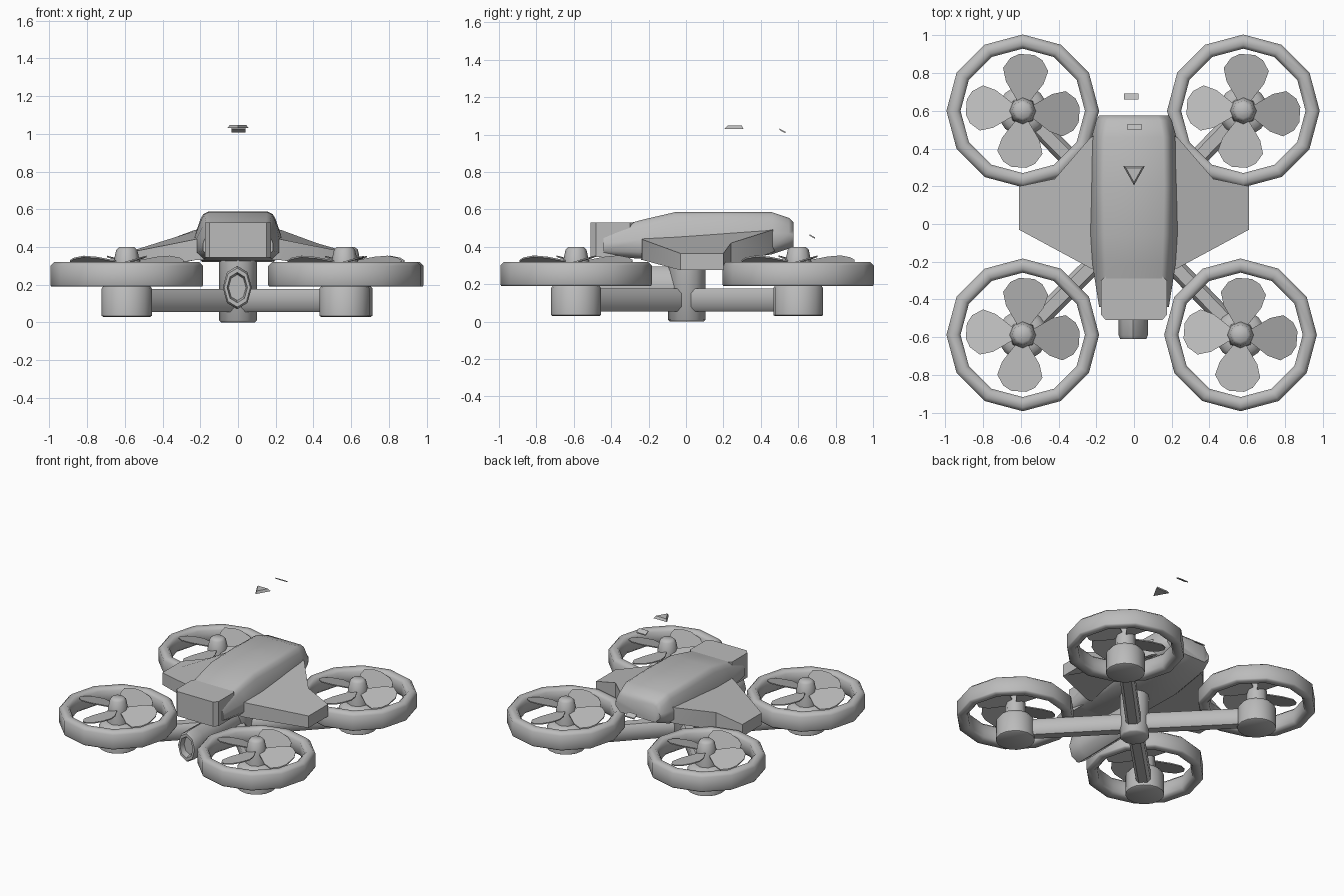
import bpy, bmesh, math
from mathutils import Vector, Matrix

if "Cube" in bpy.data.objects:
    bpy.data.objects.remove(bpy.data.objects["Cube"])

grey = bpy.data.materials.new("plain_grey")
grey.diffuse_color = (0.5, 0.5, 0.5, 1)
grey.use_nodes = True
grey.node_tree.nodes["Principled BSDF"].inputs["Base Color"].default_value = grey.diffuse_color


def make(name, bm, smooth=40):
    bmesh.ops.recalc_face_normals(bm, faces=bm.faces[:])
    me = bpy.data.meshes.new(name)
    bm.to_mesh(me)
    bm.free()
    me.materials.append(grey)
    ob = bpy.data.objects.new(name, me)
    bpy.context.collection.objects.link(ob)
    if smooth:
        bpy.context.view_layer.objects.active = ob
        ob.select_set(True)
        bpy.ops.object.shade_smooth_by_angle(angle=math.radians(smooth))
        ob.select_set(False)
    return ob


def loft(name, rings, smooth=40, caps=True, closed=False):
    """Skin a list of equal-length closed rings."""
    bm = bmesh.new()
    vs = [[bm.verts.new(p) for p in r] for r in rings]
    n = len(vs[0])
    pairs = list(zip(vs, vs[1:])) + ([(vs[-1], vs[0])] if closed else [])
    for a, b in pairs:
        for i in range(n):
            j = (i + 1) % n
            bm.faces.new((a[i], a[j], b[j], b[i]))
    if caps and not closed:
        bm.faces.new(vs[0])
        bm.faces.new(vs[-1])
    return make(name, bm, smooth)


def lathe(name, profile, sides, centre, smooth=50, closed=False):
    """Turn (radius, z) pairs about a vertical axis."""
    rings = [[(centre[0] + r * math.cos(2 * math.pi * i / sides),
               centre[1] + r * math.sin(2 * math.pi * i / sides), z)
              for i in range(sides)] for r, z in profile]
    return loft(name, rings, smooth, closed=closed)


# Rotor blades: four pitched plates around one hub
def blades(name, cx, cy):
    bm = bmesh.new()
    outline = [(0.04, 0.025), (0.15, 0.1), (0.22, 0.12), (0.275, 0.085), (0.3, 0.04),
               (0.3, -0.04), (0.275, -0.085), (0.22, -0.12), (0.15, -0.1), (0.04, -0.025)]
    for k in range(4):
        rot = Matrix.Rotation(math.radians(90 * k - 4), 3, 'Z')
        top, low = [], []
        for r, w in outline:
            p = rot @ Vector((r, w, 0.318 + w * 0.3)) + Vector((cx, cy, 0))
            top.append(bm.verts.new(p))
            low.append(bm.verts.new(p - Vector((0, 0, 0.008))))
        bm.faces.new(top)
        bm.faces.new(low[::-1])
        for i in range(len(top)):
            j = (i + 1) % len(top)
            bm.faces.new((top[i], low[i], low[j], top[j]))
    make(name, bm, 0)


# Four rotor units with ducts, motors, hubs and arms
ROTORS = {"back_left": (-0.59, 0.6), "back_right": (0.58, 0.6),
          "front_left": (-0.59, -0.588), "front_right": (0.565, -0.588)}
for tag, (cx, cy) in ROTORS.items():
    lathe("duct_ring_" + tag,
          [(0.4, 0.19), (0.405, 0.2), (0.405, 0.3), (0.385, 0.32), (0.35, 0.32),
           (0.33, 0.3), (0.33, 0.21), (0.35, 0.19)], 12, (cx, cy), 65, closed=True)
    lathe("motor_" + tag, [(0.125, 0.03), (0.133, 0.035), (0.133, 0.18),
                           (0.11, 0.21), (0.075, 0.22)], 16, (cx, cy))
    lathe("rotor_hub_" + tag, [(0.075, 0.2), (0.07, 0.32), (0.056, 0.385),
                               (0.04, 0.4)], 8, (cx, cy))
    blades("rotor_blades_" + tag, cx, cy)
    d = Vector((cx, cy, 0)).normalized()
    side = Vector((-d.y, d.x, 0))
    sec = [(-0.05, 0.08), (-0.05, 0.15), (-0.03, 0.177), (0.03, 0.177),
           (0.05, 0.15), (0.05, 0.08), (0.03, 0.055), (-0.03, 0.055)]
    length = math.hypot(cx, cy) - 0.06
    loft("arm_" + tag, [[d * t + side * u + Vector((0, 0, z)) for u, z in sec]
                        for t in (0.06, length)])

# Central post joining the arms to the body
lathe("centre_post", [(0.09, 0), (0.1, 0.01), (0.1, 0.34)], 12, (0, 0.005))


# Canopy body, lofted front to back
def hull(y, wb, wt, zb, zt, c):
    half = [(wb - c, zb), (wb, zb + c), (wb, zb + 0.5 * (zt - zb)),
            (wt, zt - c), (wt - c * 0.4, zt - c * 0.3), (wt - c, zt)]
    return [(x, y, z) for x, z in half] + [(-x, y, z) for x, z in reversed(half)]


loft("canopy", [hull(-0.44, 0.185, 0.17, 0.35, 0.49, 0.03),
                hull(-0.22, 0.22, 0.185, 0.335, 0.548, 0.035),
                hull(-0.06, 0.23, 0.195, 0.325, 0.585, 0.04),
                hull(0.2, 0.23, 0.2, 0.32, 0.587, 0.04),
                hull(0.46, 0.225, 0.195, 0.36, 0.585, 0.04),
                hull(0.55, 0.2, 0.18, 0.39, 0.555, 0.04),
                hull(0.575, 0.185, 0.165, 0.4, 0.53, 0.04)], 45)

# Nose block
loft("nose_block", [[(x, y, z) for x, y in
                     [(-0.15, -0.51), (0.15, -0.51), (0.175, -0.48), (0.175, -0.3),
                      (0.15, -0.275), (-0.15, -0.275), (-0.175, -0.3), (-0.175, -0.48)]]
                    for z in (0.345, 0.53)], 30)

# Swept side wings: (x, y, top z, bottom z)
PLAN = [(0.18, -0.24, 0.45, 0.33), (0.23, -0.235, 0.44, 0.33), (0.61, -0.03, 0.365, 0.275),
        (0.61, 0.2, 0.365, 0.275), (0.42, 0.24, 0.42, 0.29), (0.23, 0.46, 0.49, 0.37),
        (0.18, 0.48, 0.5, 0.38)]
for tag, s in (("left", -1), ("right", 1)):
    loft("wing_" + tag, [[(s * x, y, t) for x, y, t, b in PLAN],
                         [(s * x, y, b) for x, y, t, b in PLAN]], 35)


# Camera tube with a recessed oval mouth
def oval(y, k):
    return [(-0.004 + 0.077 * k * math.sin(math.pi * i / 4), y,
             0.185 + 0.115 * k * math.cos(math.pi * i / 4)) for i in range(8)]


loft("camera_tube", [oval(-0.57, 0.6), oval(-0.61, 0.7), oval(-0.61, 0.9),
                     oval(-0.59, 1), oval(-0.5, 1), oval(-0.03, 0.95)], 50)

# Small floating pieces: a triangular marker and two thin tilted plates
loft("floating_triangle", [[(x * k, 0.27 + y * k, z)
                            for x, y in [(-0.057, 0.037), (0.057, 0.037), (0, -0.065)]]
                           for z, k in ((1.048, 0.75), (1.03, 1))], 0)
for i, (x, y, z) in enumerate([(0.003, 0.515, 1.02), (-0.014, 0.675, 0.455)]):
    loft("floating_plate_%d" % (i + 1),
         [[(x + a, y + b, z - b * 0.55 + h) for a, b in
           [(-0.038, -0.016), (0.038, -0.016), (0.038, 0.016), (-0.038, 0.016)]]
          for h in (-0.004, 0.004)], 0)
